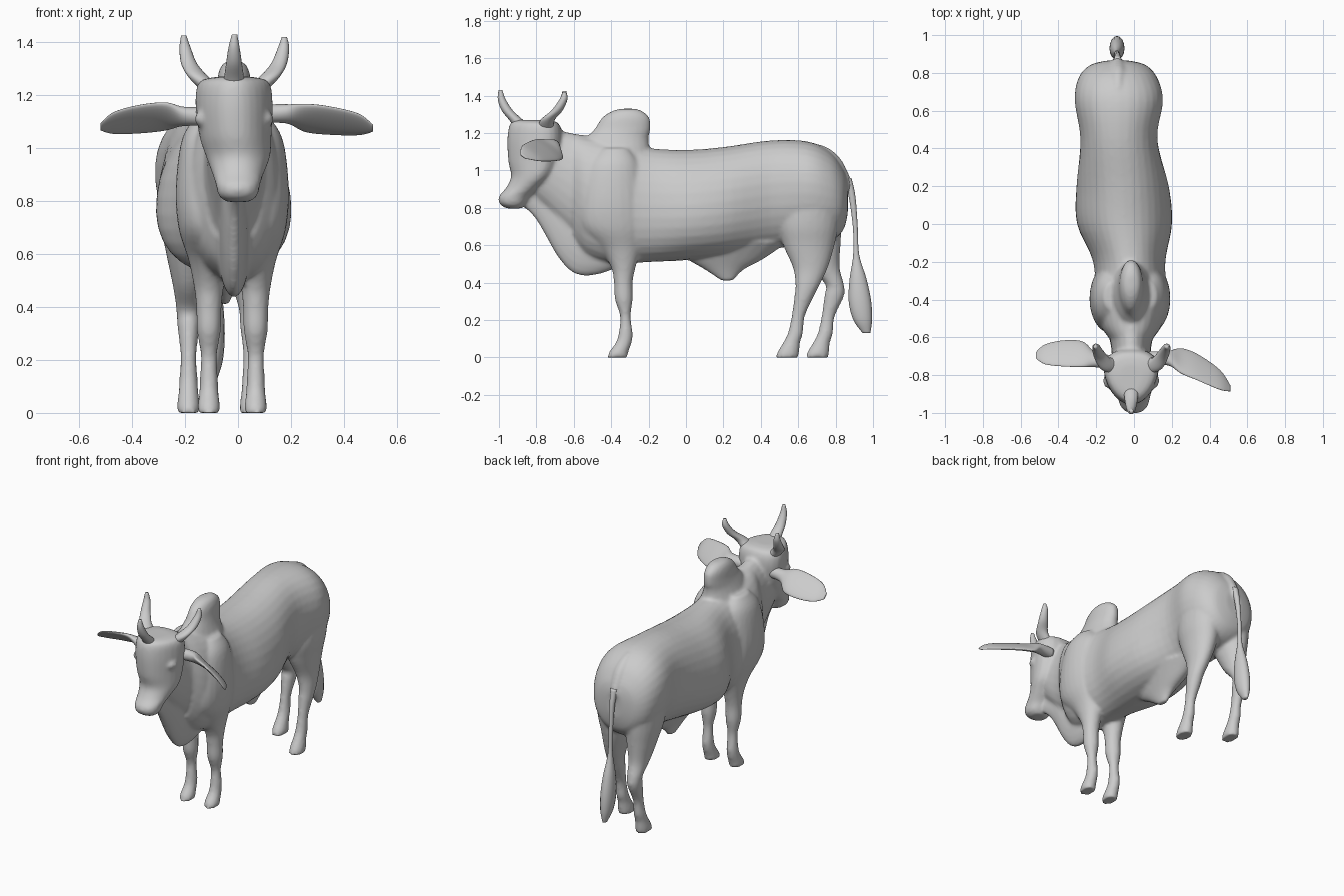
import bpy, bmesh, math
from mathutils import Vector

AXES = {'Y': ((1, 0, 0), (0, 0, 1)), 'Z': ((1, 0, 0), (0, 1, 0)), 'X': ((0, 1, 0), (0, 0, 1))}


def spline(rows, steps):
    """Catmull-Rom through rows of (x, y, z, ru, rv[, taper])."""
    out = []
    n = len(rows)
    for i in range(n - 1):
        p = [rows[max(0, min(n - 1, i + k))] for k in (-1, 0, 1, 2)]
        for s in range(steps):
            t = s / steps
            out.append([0.5 * (2 * b + (c - a) * t + (2 * a - 5 * b + 4 * c - d) * t * t
                               + (3 * b - a - 3 * c + d) * t ** 3) for a, b, c, d in zip(*p)])
    return out + [list(rows[-1])]


def loft(bm, axis, rows, power=1.0, tilt=0.0, sides=24, steps=5):
    u, v = (Vector(a) for a in AXES[axis])
    ca, sa = math.cos(tilt), math.sin(tilt)
    u, v = u * ca + v * sa, v * ca - u * sa
    rings = []
    for x, y, z, ru, rv, *taper in spline(rows, steps):
        ring = []
        for k in range(sides):
            a = 2 * math.pi * k / sides
            c, s = math.cos(a), math.sin(a)
            c = math.copysign(abs(c) ** power, c)
            s = math.copysign(abs(s) ** power, s)
            if taper:
                c *= 1 + taper[0] * s
            ring.append(bm.verts.new(Vector((x, y, z)) + u * max(ru, .002) * c + v * max(rv, .002) * s))
        rings.append(ring)
    faces = [bm.faces.new(rings[0][::-1]), bm.faces.new(rings[-1])]
    for a, b in zip(rings, rings[1:]):
        for k in range(sides):
            m = (k + 1) % sides
            faces.append(bm.faces.new((a[k], a[m], b[m], b[k])))
    bmesh.ops.recalc_face_normals(bm, faces=faces)


def span_y(rows):
    """(y, top, bottom, half width, cx[, taper]) -> loft rows along y."""
    return [(cx, y, (t + b) / 2, w, (t - b) / 2, *k) for y, t, b, w, cx, *k in rows]


def span_z(rows):
    """(z, y front, y back, half width, cx[, taper]) -> loft rows along z."""
    return [(cx, (f + b) / 2, z, w, (b - f) / 2, *k) for z, f, b, w, cx, *k in rows]


def finish(name, bm):
    me = bpy.data.meshes.new(name)
    bm.to_mesh(me)
    bm.free()
    for p in me.polygons:
        p.use_smooth = True
    ob = bpy.data.objects.new(name, me)
    bpy.context.collection.objects.link(ob)
    return ob


# body: overlapping anatomical masses, fused by a voxel remesh
bm = bmesh.new()
# trunk
loft(bm, 'Y', span_y([
    (.865, .94, .77, .06, -.085, 0), (.84, 1.01, .68, .15, -.085, 0), (.77, 1.10, .62, .21, -.085, .05),
    (.65, 1.155, .60, .232, -.08, .1), (.45, 1.16, .58, .203, -.08, .08), (.2, 1.125, .54, .243, -.06, -.1),
    (0, 1.11, .52, .248, -.05, -.14), (-.2, 1.12, .51, .19, -.025, -.1), (-.4, 1.16, .50, .19, -.015, 0),
    (-.53, 1.18, .54, .165, -.015, 0), (-.6, 1.19, .62, .12, -.015, 0)]), power=.93, sides=32)
# neck
loft(bm, 'Y', span_y([
    (-.4, 1.18, .56, .14, -.015), (-.55, 1.19, .6, .125, -.015), (-.66, 1.21, .7, .105, -.015),
    (-.76, 1.23, .8, .1, -.015), (-.85, 1.2, .88, .08, -.015)]))
# dewlap
loft(bm, 'Y', span_y([
    (-.3, .6, .52, .02, -.015), (-.38, .7, .475, .055, -.015), (-.5, .8, .438, .06, -.015),
    (-.6, .9, .45, .055, -.015), (-.68, .95, .53, .05, -.015), (-.75, .98, .65, .042, -.015),
    (-.8, .98, .735, .035, -.01), (-.85, .95, .79, .03, -.005), (-.89, .9, .81, .02, 0)]))
# head, narrowing towards the face
loft(bm, 'Z', span_z([
    (1.27, -.9, -.74, .06, -.015, .25), (1.25, -.94, -.68, .125, -.015, .28), (1.17, -.955, -.66, .14, -.015, .26),
    (1.05, -.95, -.68, .132, -.01, .24), (.97, -.935, -.72, .118, 0, .22), (.91, -.96, -.78, .098, 0, .16),
    (.86, -1.0, -.83, .083, 0, 0), (.82, -.995, -.86, .072, 0, 0), (.797, -.96, -.88, .042, 0, 0)]), power=.9)
# hump
loft(bm, 'Z', span_z([
    (1.05, -.56, -.18, .13, -.015), (1.16, -.54, -.2, .085, -.015), (1.22, -.49, -.19, .068, -.015),
    (1.28, -.45, -.195, .06, -.015), (1.315, -.4, -.23, .045, -.015), (1.33, -.35, -.27, .02, -.015)]))
# sheath under the belly
loft(bm, 'Z', span_z([
    (.62, -.1, .55, .12, -.05), (.53, 0, .42, .07, -.05), (.47, .1, .31, .04, -.05), (.41, .19, .25, .015, -.05)]))
# shoulders and front legs
for x in (-.11, .067):
    s = 1 if x > 0 else -1
    loft(bm, 'Z', span_z([
        (1.12, -.45, -.31, .04, x + s * .01), (1.03, -.53, -.25, .088, x + s * .015),
        (.85, -.57, -.22, .105, x + s * .02), (.7, -.565, -.21, .1, x + s * .015),
        (.58, -.46, -.24, .078, x), (.48, -.4, -.27, .057, x), (.4, -.385, -.285, .048, x),
        (.31, -.38, -.285, .045, x), (.22, -.352, -.296, .031, x), (.13, -.36, -.285, .034, x),
        (.08, -.375, -.29, .036, x), (.03, -.41, -.308, .042, x), (.0, -.42, -.312, .043, x)]))
# haunches and back legs; d shifts the stride, f is the foot's x
for x, f, d in ((-.185, -.187, .08), (.025, .05, -.08)):
    s = 1 if x > -.08 else -1
    loft(bm, 'Z', span_z([
        (1.05, .56, .76, .07, x), (.9, .53, .83, .1, x + s * .01), (.72, .52 + d * .3, .825 + d * .1, .104, x + s * .003),
        (.6, .56 + d * .5, .81 + d * .2, .086, x), (.48, .62 + d * .6, .79 + d * .4, .06, (x + f) / 2),
        (.39, .665 + d, .78 + d * .8, .046, f), (.33, .66 + d, .765 + d, .042, f),
        (.22, .645 + d, .715 + d, .03, f), (.13, .625 + d, .705 + d, .034, f),
        (.08, .6 + d, .69 + d, .037, f), (.03, .57 + d, .685 + d, .043, f), (0, .56 + d, .68 + d, .043, f)]))
# tail root
loft(bm, 'Y', [(-.085, .62, 1.125, .03, .03), (-.085, .74, 1.1, .03, .03), (-.085, .82, 1.04, .03, .03),
               (-.087, .87, .95, .022, .03), (-.087, .89, .9, .01, .02)])
# brow bumps
for s in (-1, 1):
    loft(bm, 'X', [(-.015 + s * .09, -.83, 1.11, .05, .04), (-.015 + s * .135, -.83, 1.11, .035, .025),
                   (-.015 + s * .15, -.83, 1.11, .005, .005)])
body = finish("body", bm)
rm = body.modifiers.new("fuse", 'REMESH')
rm.mode = 'VOXEL'
rm.voxel_size = .011
rm.use_smooth_shade = True
sm = body.modifiers.new("soften", 'SMOOTH')
sm.factor = .5
sm.iterations = 4

# horns: two at the back of the head, one at the front
for name, path in (
        ("left_horn", [(-.1, -.75, 1.22), (-.15, -.74, 1.27), (-.185, -.69, 1.32), (-.2, -.655, 1.38), (-.205, -.65, 1.425)]),
        ("right_horn", [(.07, -.75, 1.22), (.12, -.74, 1.27), (.155, -.69, 1.32), (.172, -.655, 1.38), (.175, -.65, 1.42)]),
        ("front_horn", [(-.015, -.86, 1.2), (-.015, -.9, 1.26), (-.015, -.955, 1.32), (-.015, -.985, 1.38), (-.013, -.992, 1.43)])):
    bm = bmesh.new()
    loft(bm, 'Z', [(*p, r, r) for p, r in zip(path, (.042, .038, .03, .021, .01))], sides=16)
    finish(name, bm)

# ears: thin tilted leaves
for name, path in (
        ("left_ear", [(-.1, -.73, 1.12), (-.2, -.72, 1.12), (-.27, -.69, 1.12), (-.37, -.685, 1.11), (-.47, -.69, 1.095), (-.52, -.695, 1.08)]),
        ("right_ear", [(.08, -.71, 1.13), (.18, -.71, 1.13), (.25, -.725, 1.115), (.34, -.76, 1.105), (.455, -.825, 1.09), (.51, -.87, 1.075)])):
    bm = bmesh.new()
    loft(bm, 'X', [(*p, a, b) for p, a, b in zip(path, (.035, .042, .083, .087, .066, .02),
                                                  (.035, .032, .02, .015, .012, .005))], tilt=-.65)
    finish(name, bm)

# tail with tuft
bm = bmesh.new()
loft(bm, 'Z', [(-.087, .865, .96, .022, .02), (-.088, .888, .86, .016, .018),
               (-.09, .905, .7, .013, .013), (-.09, .91, .55, .015, .016), (-.09, .92, .42, .033, .045),
               (-.09, .93, .3, .04, .06), (-.09, .945, .2, .033, .05), (-.09, .965, .13, .012, .02)], sides=16)
finish("tail", bm)
